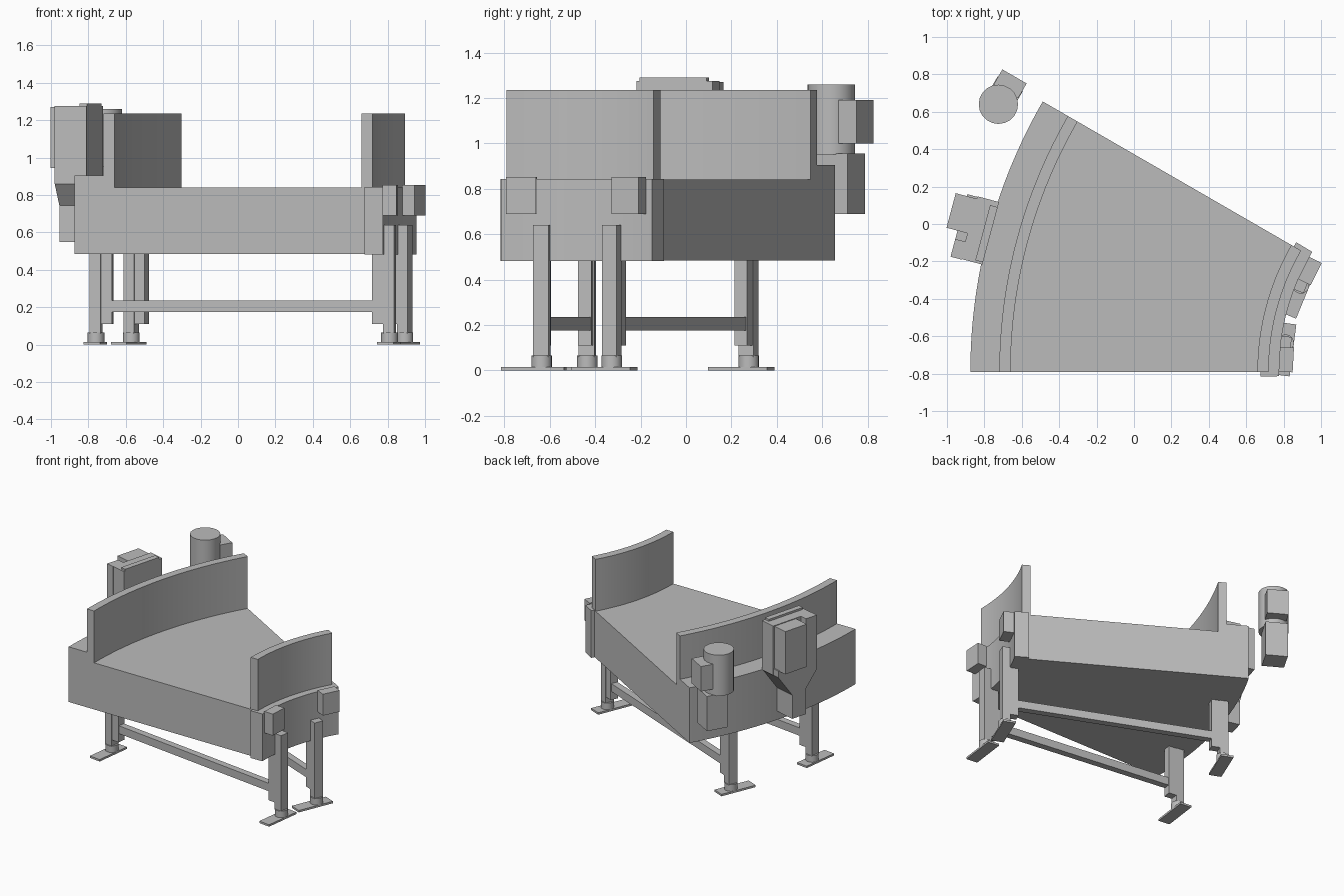
import bpy, bmesh
from math import radians, sin, cos

cube = bpy.data.objects.get("Cube")
if cube:
    bpy.data.objects.remove(cube, do_unlink=True)

GREY = (0.5, 0.5, 0.5, 1)
mat = bpy.data.materials.new("plain grey")
mat.use_nodes = True
mat.diffuse_color = GREY
mat.node_tree.nodes["Principled BSDF"].inputs["Base Color"].default_value = GREY

CX, CY = 2.015, -0.79      # centre of the bend
SWEEP = 30                 # degrees
OUTER = 2.89               # outer radius of the bend


def place(angle, radius, t, z):
    """Point at a bend angle and radius, shifted by t along the tangent."""
    a = radians(angle)
    return (CX - cos(a) * radius + sin(a) * t, CY + sin(a) * radius + cos(a) * t, z)


def finish(name, bm, smooth=False):
    bmesh.ops.recalc_face_normals(bm, faces=bm.faces)
    mesh = bpy.data.meshes.new(name)
    bm.to_mesh(mesh)
    bm.free()
    mesh.materials.append(mat)
    obj = bpy.data.objects.new(name, mesh)
    bpy.context.collection.objects.link(obj)
    if smooth:
        bpy.ops.object.select_all(action='DESELECT')
        obj.select_set(True)
        bpy.context.view_layer.objects.active = obj
        bpy.ops.object.shade_smooth_by_angle(angle=radians(30))
    return obj


def loft(name, lower, upper, smooth=False):
    """Closed solid between two matching outlines."""
    bm = bmesh.new()
    a = [bm.verts.new(p) for p in lower]
    b = [bm.verts.new(p) for p in upper]
    bm.faces.new(a)
    bm.faces.new(b)
    for i in range(len(a)):
        j = (i + 1) % len(a)
        bm.faces.new((a[i], a[j], b[j], b[i]))
    return finish(name, bm, smooth)


def sector(name, r0, r1, z0, z1, pad=0.0, steps=24):
    angles = [-pad + (SWEEP + 2 * pad) * i / steps for i in range(steps + 1)]
    ring = [(a, r0) for a in angles] + [(a, r1) for a in reversed(angles)]
    return loft(name, [place(a, r, 0, z0) for a, r in ring],
                [place(a, r, 0, z1) for a, r in ring], True)


def prism(name, angle, r0, r1, outline):
    """Outline of (t, z) points extruded radially."""
    return loft(name, [place(angle, r0, t, z) for t, z in outline],
                [place(angle, r1, t, z) for t, z in outline])


def box(name, angle, r0, r1, t0, t1, z0, z1):
    return prism(name, angle, r0, r1, [(t0, z0), (t1, z0), (t1, z1), (t0, z1)])


def cylinder(name, centre, radius, z0, z1, sides=20):
    x, y = centre
    ring = [(x + radius * cos(radians(360 * i / sides)),
             y + radius * sin(radians(360 * i / sides))) for i in range(sides)]
    return loft(name, [(*p, z0) for p in ring], [(*p, z1) for p in ring], True)


# Curved conveyor bed, rails and guards
sector("conveyor_bed", 1.30, 2.735, 0.485, 0.84)
sector("outer_rail", 2.735, OUTER, 0.485, 0.905)
sector("inner_rail", 1.24, 1.34, 0.483, 0.843, pad=1.1)
sector("outer_guard", 2.675, 2.735, 0.84, 1.235)
sector("inner_guard", 1.295, 1.355, 0.84, 1.235)

# Legs with feet, joined in pairs by a radial beam
for pair, angle in (("front", 7.3), ("back", 22.4)):
    for side, radius, inward, top in (("inner", 1.215, 1, 0.64), ("outer", 2.797, -1, 0.5)):
        name = f"{pair}_{side}_"
        near = radius + inward * 0.03
        far = radius + inward * 0.09
        box(name + "leg", angle, radius - 0.03, radius + 0.03, -0.035, 0.035, 0.06, top)
        box(name + "bracket", angle, near, far, -0.03, 0.03, 0.11, 0.5)
        cylinder(name + "puck", place(angle, radius, 0, 0)[:2], 0.045, 0.01, 0.065)
        box(name + "foot", angle, radius - 0.045, radius + 0.045, -0.175, 0.105, 0, 0.015)
    box(pair + "_beam", angle, 1.29, 2.72, -0.025, 0.025, 0.175, 0.235)

# Junction boxes on the inner rail
for pair, angle in (("front", 3.1), ("back", 26.6)):
    box(pair + "_junction_box", angle, 1.165, 1.24, -0.066, 0.066, 0.69, 0.853)

# Vertical motor with terminal box and gearbox
MX, MT = 3.164, -0.005     # motor radius from the bend centre, tangent shift
motor = (-0.725, 0.64)
cylinder("motor", motor, 0.105, 0.95, 1.26)


def motor_box(name, r, t0, t1, z0, z1):
    c, s = cos(radians(SWEEP)), sin(radians(SWEEP))
    ring = [(motor[0] - c * u + s * v, motor[1] + s * u + c * v)
            for u, v in ((-r, t0), (r, t0), (r, t1), (-r, t1))]
    loft(name, [(*p, z0) for p in ring], [(*p, z1) for p in ring])


motor_box("terminal_box", 0.075, 0.08, 0.172, 1.0, 1.19)
motor_box("gearbox", 0.078, -0.03, 0.127, 0.69, 0.955)

# Control cabinet on the outer rail, tapering to a narrow base
MID = SWEEP / 2
prism("cabinet_base", MID, OUTER, OUTER + 0.163,
      [(-0.178, 0.95), (0.165, 0.95), (0.165, 0.9), (0.04, 0.73),
       (0.04, 0.55), (-0.083, 0.55), (-0.083, 0.745), (-0.178, 0.86)])
box("cabinet_back", MID, OUTER - 0.012, OUTER + 0.108, -0.178, 0.168, 0.9, 1.275)
box("cabinet_arm", MID, OUTER + 0.1, OUTER + 0.163, -0.181, -0.083, 0.94, 1.275)
box("cabinet_door", MID, OUTER + 0.1, OUTER + 0.224, -0.037, 0.154, 0.945, 1.27)
box("cabinet_cap", MID, OUTER - 0.012, OUTER + 0.03, -0.165, 0.14, 1.27, 1.29)
